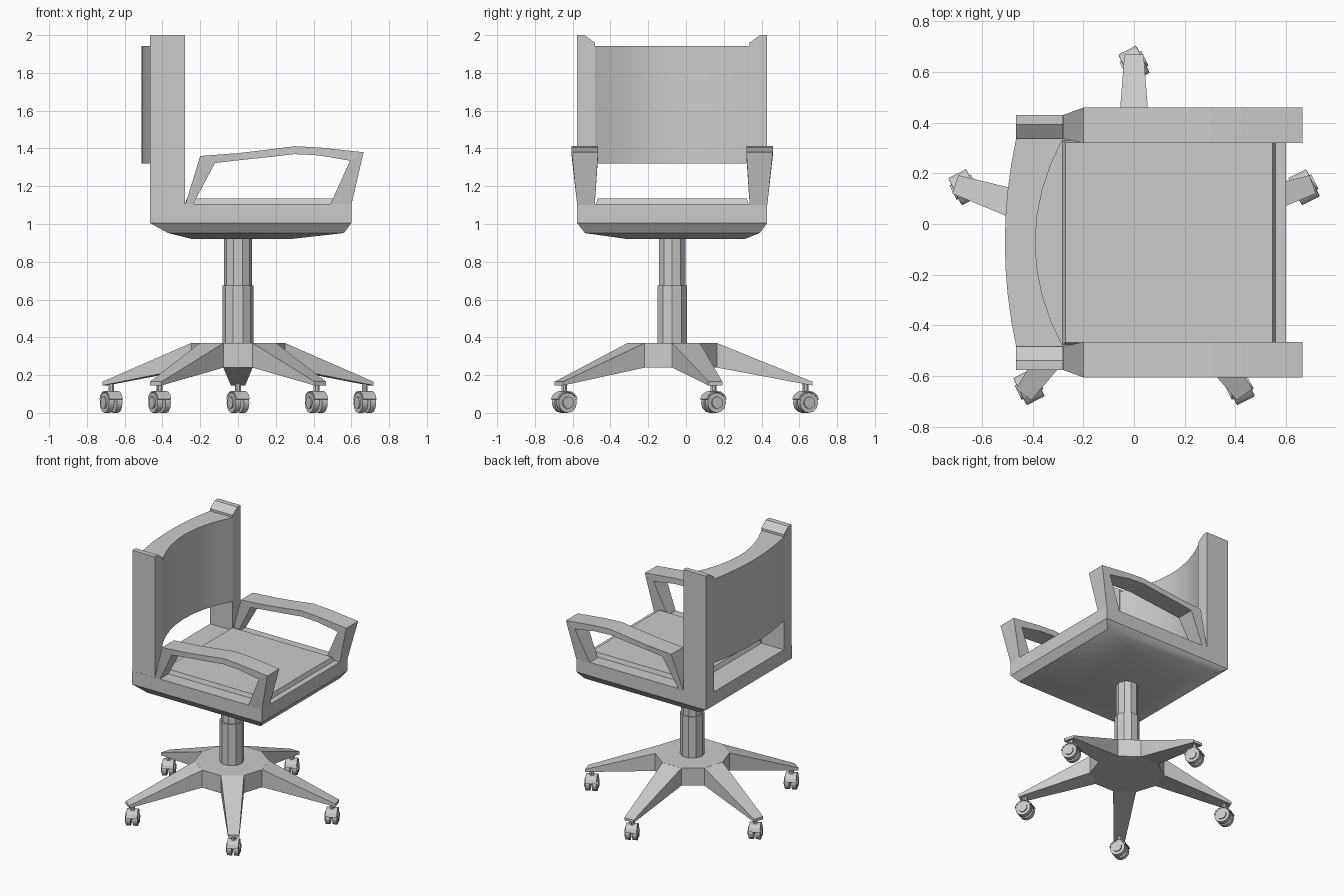
import bpy, bmesh, math
from mathutils import Matrix, Vector

if "Cube" in bpy.data.objects:
    bpy.data.objects.remove(bpy.data.objects["Cube"])

CY = -0.073  # y of the chair's centre plane


def make(name, bm, smooth=None):
    bmesh.ops.recalc_face_normals(bm, faces=bm.faces)
    me = bpy.data.meshes.new(name)
    bm.to_mesh(me)
    bm.free()
    ob = bpy.data.objects.new(name, me)
    bpy.context.collection.objects.link(ob)
    if smooth:
        bpy.ops.object.select_all(action='DESELECT')
        ob.select_set(True)
        bpy.context.view_layer.objects.active = ob
        bpy.ops.object.shade_smooth_by_angle(angle=math.radians(smooth))
    return ob


def loft(bm, rings, closed=False):
    """Bridge equal-sized rings; cap the ends unless the loop is closed."""
    vs = [[bm.verts.new(p) for p in r] for r in rings]
    n = len(vs[0])
    pairs = list(zip(vs, vs[1:])) + ([(vs[-1], vs[0])] if closed else [])
    for a, b in pairs:
        for i in range(n):
            j = (i + 1) % n
            bm.faces.new((a[i], a[j], b[j], b[i]))
    if not closed:
        bm.faces.new(vs[0][::-1])
        bm.faces.new(vs[-1])


def rect(x0, x1, y0, y1, z):
    return [(x0, y0, z), (x1, y0, z), (x1, y1, z), (x0, y1, z)]


def circle(r, z, n=10):
    return [(r * math.cos(math.tau * i / n), CY + r * math.sin(math.tau * i / n), z) for i in range(n)]


# seat shell with tapered underside
bm = bmesh.new()
loft(bm, [rect(-.24, .275, -.31, .31, .92), rect(-.37, .56, -.535, .39, .952),
          rect(-.465, .60, -.577, .43, 1.005), rect(-.465, .60, -.577, .43, 1.105)])
make("seat_shell", bm, 35)

# raised seat pad
bm = bmesh.new()
loft(bm, [rect(-.285, .56, CY - .405, CY + .405, 1.10), rect(-.27, .547, CY - .395, CY + .395, 1.135)])
make("seat_pad", bm)

# curved backrest panel
bm = bmesh.new()
ts = [-1 + i / 4 for i in range(9)]
outline = [(-.51 + .045 * t * t, CY + .412 * t) for t in ts]
outline += [(-.39 + .11 * t * t, CY + .412 * t) for t in reversed(ts)]
loft(bm, [[(x, y, z) for x, y in outline] for z in (1.32, 1.943)])
make("backrest", bm, 30)

# armrest loop: outer and inner side profiles (x, z)
outer = [(.60, 1.10), (.665, 1.38), (.43, 1.405), (.30, 1.412), (.17, 1.395), (0, 1.375), (-.20, 1.36), (-.28, 1.10)]
inner = [(.487, 1.10), (.593, 1.335), (.43, 1.363), (.30, 1.37), (.17, 1.355), (0, 1.337), (-.122, 1.323), (-.24, 1.10)]

for side, label in ((1, "left"), (-1, "right")):
    # back post with chamfered top
    bm = bmesh.new()
    prof = [(.503, 1.10), (.503, 2.0), (.465, 2.0), (.41, 1.96), (.41, 1.10)]
    loft(bm, [[(x, CY + side * y, z) for y, z in prof] for x in (-.465, -.28)])
    make(label + "_back_post", bm)

    # armrest, widening upwards
    bm = bmesh.new()
    rings = []
    for o, i in zip(outer, inner):
        ring = []
        for (x, z), s in ((o, -1), (o, 1), (i, 1), (i, -1)):
            w = .0465 + .0235 * min(1, (z - 1.10) / .26)
            ring.append((x, CY + side * (.4565 + .006 * (w - .0465) / .0235) + s * w, z))
        rings.append(ring)
    loft(bm, rings)
    make(label + "_armrest", bm)

# gas column in two stages
bm = bmesh.new()
loft(bm, [circle(.083, .36), circle(.083, .675)])
loft(bm, [circle(.074, .67), circle(.074, .94)])
make("column", bm)

# star base hub
bm = bmesh.new()
loft(bm, [circle(.25, .24), circle(.25, .37)])
make("base_hub", bm)


def cylinder(bm, r, depth, loc, axis, n=12):
    m = Matrix.Translation(loc) @ Matrix.Rotation(math.pi / 2 if axis == 'X' else 0, 4, 'Y')
    bmesh.ops.create_cone(bm, cap_ends=True, segments=n, radius1=r, radius2=r, depth=depth, matrix=m)


for k in range(5):
    a = math.radians(90 + 72 * k)
    # tapered leg
    bm = bmesh.new()
    loft(bm, [[(.236, -.0775, .24), (.236, .0775, .24), (.236, .0775, .37), (.236, -.0775, .37)],
              [(.742, -.038, .145), (.742, .038, .145), (.742, .038, .165), (.742, -.038, .165)]])
    bm.transform(Matrix.Translation((0, CY, 0)) @ Matrix.Rotation(a, 4, 'Z'))
    make(f"base_leg_{k + 1}", bm)

    # caster: stem, twin wheels, hub caps and axle
    place = Matrix.Translation((.706 * math.cos(a), CY + .706 * math.sin(a), 0)) @ Matrix.Rotation(math.radians(27), 4, 'Z')
    bm = bmesh.new()
    cylinder(bm, .016, .06, (0, 0, .125), 'Z', 8)
    cylinder(bm, .014, .06, (0, 0, .055), 'X', 8)
    for s in (-1, 1):
        cylinder(bm, .054, .032, (s * .024, 0, .054), 'X')
        cylinder(bm, .032, .01, (s * .043, 0, .054), 'X')
    bm.transform(place)
    make(f"caster_wheels_{k + 1}", bm, 35)

    # caster fender: arched shell
    bm = bmesh.new()
    arc = [math.radians(10 + 160 * i / 6) for i in range(7)]
    pts = [(.061 * math.cos(t), .063 + .054 * math.sin(t)) for t in arc]
    pts += [(.053 * math.cos(t), .063 + .047 * math.sin(t)) for t in reversed(arc)]
    loft(bm, [[(x, y, z) for y, z in pts] for x in (-.039, .039)])
    bm.transform(place)
    make(f"caster_fender_{k + 1}", bm)
